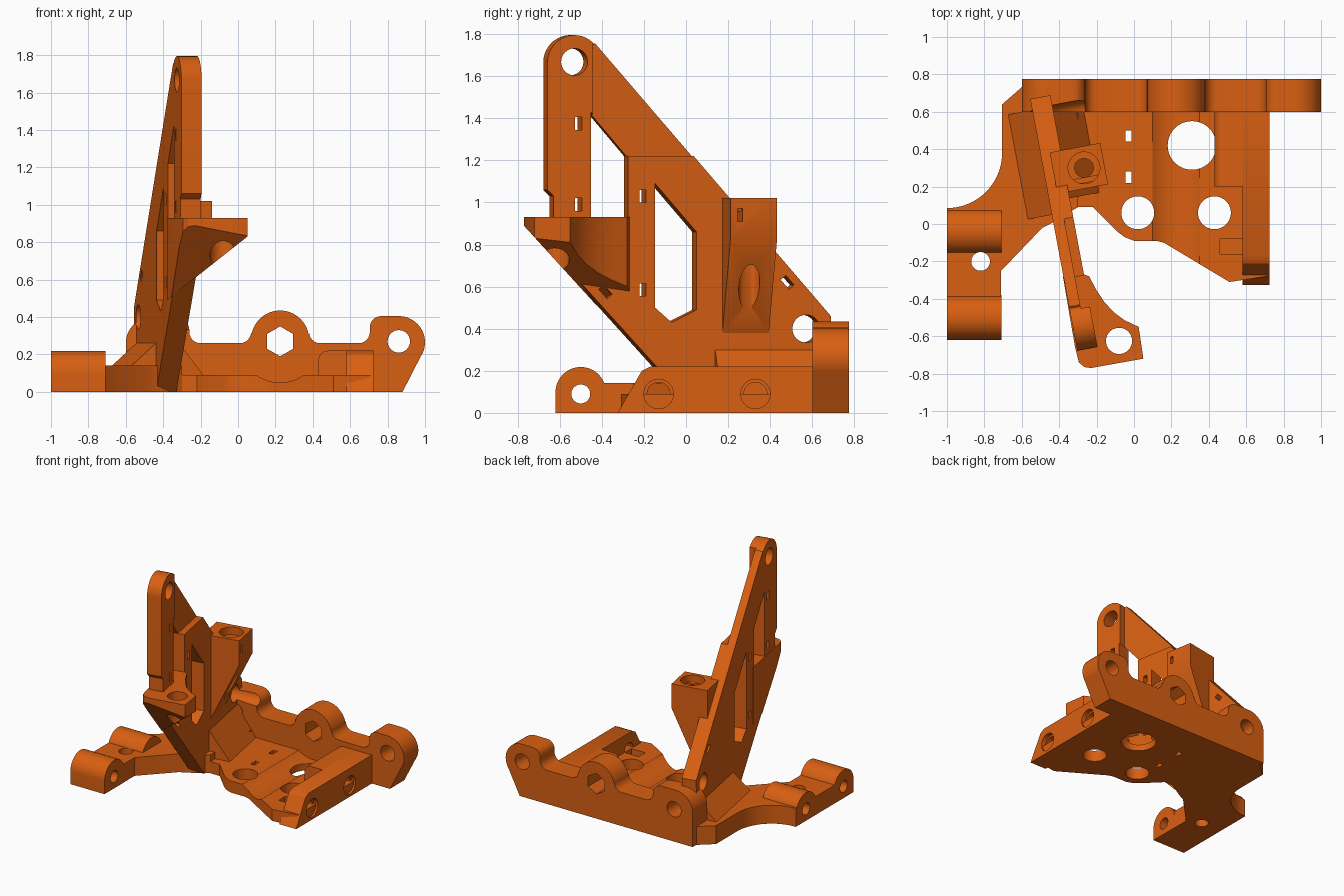
import bpy, bmesh, math
from mathutils import Matrix, Vector

if "Cube" in bpy.data.objects:
    bpy.data.objects.remove(bpy.data.objects["Cube"])

orange = bpy.data.materials.new("orange")
orange.diffuse_color = (0.69, 0.115, 0.006, 1)
orange.use_nodes = True
orange.node_tree.nodes["Principled BSDF"].inputs["Base Color"].default_value = orange.diffuse_color

# Local frame of the upright: x is its normal, y runs along it
ARM = Matrix.Translation((-0.43, 0, 0)) @ Matrix.Rotation(math.radians(10.6), 4, 'Z')
I = Matrix.Identity(4)


def prism(name, pts, lo, hi, axis, m=I):
    """Extrude a 2D outline along an axis (x: y,z  y: x,z  z: x,y)."""
    place = {'x': lambda a, b, h: (h, a, b),
             'y': lambda a, b, h: (a, h, b),
             'z': lambda a, b, h: (a, b, h)}[axis]
    bm = bmesh.new()
    f = bm.faces.new([bm.verts.new(place(a, b, lo)) for a, b in pts])
    ext = bmesh.ops.extrude_face_region(bm, geom=[f])
    vs = [v for v in ext['geom'] if isinstance(v, bmesh.types.BMVert)]
    bmesh.ops.translate(bm, verts=vs, vec=place(0, 0, hi - lo))
    bmesh.ops.recalc_face_normals(bm, faces=bm.faces)
    bm.transform(m)
    me = bpy.data.meshes.new(name)
    bm.to_mesh(me)
    bm.free()
    me.materials.append(orange)
    ob = bpy.data.objects.new(name, me)
    bpy.context.collection.objects.link(ob)
    return ob


def arc(cx, cy, r, a0, a1, n=16):
    return [(cx + r * math.cos(math.radians(a0 + (a1 - a0) * i / n)),
             cy + r * math.sin(math.radians(a0 + (a1 - a0) * i / n))) for i in range(n + 1)]


def circle(cx, cy, r, n=40, start=0):
    return arc(cx, cy, r, start, start + 360, n)[:-1]


def rect(cx, cy, w, h, deg=0):
    c, s = math.cos(math.radians(deg)), math.sin(math.radians(deg))
    return [(cx + a * w / 2 * c - b * h / 2 * s, cy + a * w / 2 * s + b * h / 2 * c)
            for a, b in ((-1, -1), (1, -1), (1, 1), (-1, 1))]


def cut(targets, pts, lo, hi, axis, m=I):
    """Subtract a prism from each target."""
    c = prism("cutter", pts, lo, hi, axis, m)
    c.hide_render = True
    for ob in targets:
        mod = ob.modifiers.new("cut", 'BOOLEAN')
        mod.operation, mod.solver, mod.object = 'DIFFERENCE', 'EXACT', c
        bpy.context.view_layer.objects.active = ob
        bpy.ops.object.modifier_apply(modifier=mod.name)
    bpy.data.objects.remove(c)


def slice_off(ob, co, no):
    """Remove everything on the side the normal points to and cap it."""
    bm = bmesh.new()
    bm.from_mesh(ob.data)
    g = bm.verts[:] + bm.edges[:] + bm.faces[:]
    bmesh.ops.bisect_plane(bm, geom=g, plane_co=co, plane_no=Vector(no).normalized(), clear_outer=True)
    bmesh.ops.holes_fill(bm, edges=[e for e in bm.edges if e.is_boundary], sides=0)
    bmesh.ops.recalc_face_normals(bm, faces=bm.faces)
    bm.to_mesh(ob.data)
    bm.free()


# Back wall with three lobes
back = prism("back_wall",
             [(-0.60, 0), (0.88, 0)] + arc(0.86, 0.265, 0.14, -35, 90)
             + arc(0.765, 0.345, 0.06, 90, 180, 6) + arc(0.645, 0.32, 0.06, 0, -90, 6)
             + arc(0.44, 0.32, 0.06, 270, 180, 6) + arc(0.225, 0.28, 0.155, 10, 170, 24)
             + arc(0.01, 0.32, 0.06, 0, -90, 6) + arc(-0.20, 0.32, 0.06, 270, 180, 6)
             + arc(-0.33, 0.33, 0.07, 0, 90, 6) + arc(-0.46, 0.26, 0.14, 90, 180, 10),
             0.60, 0.775, 'y')
for x, z, r, n in ((0.86, 0.27, 0.06, 32), (0.225, 0.27, 0.08, 6), (-0.44, 0.25, 0.06, 32)):
    cut([back], circle(x, z, r, n, 30), 0.5, 0.9, 'y')

# Floor
floor = prism("floor", [(0.71, 0.62), (0.71, -0.28), (0.51, -0.31), (0.16, -0.10), (0.12, -0.09),
                        (0.0, -0.09), (-0.05, -0.07), (-0.09, -0.04), (-0.22, 0.09),
                        (-0.40, 0.09), (-0.40, 0.62)], 0, 0.09, 'z')
cut([floor], circle(0.225, 0.27, 0.22, 64), -0.3, 0.605, 'y')

# Right wall and the raised block beside it
wall = prism("right_wall", [(-0.325, 0), (0.62, 0), (0.62, 0.22), (-0.17, 0.22), (-0.21, 0.20)],
             0.58, 0.725, 'x')
block = prism("right_block", [(0.60, 0)] + [(0.60, 0.22)] + arc(0.48, 0.17, 0.05, 90, 180, 8)
              + [(0.43, 0)], 0.20, 0.62, 'y')
for y in (-0.13, 0.33):
    cut([wall, block], circle(y, 0.09, 0.055), 0.5, 0.8, 'x')
    cut([wall], circle(y, 0.09, 0.07), 0.69, 0.8, 'x')
cut([floor], rect(0.52, -0.12, 0.12, 0.08), 0.03, 0.2, 'z')

# Floor holes and slots
for x, y, r in ((0.31, 0.42, 0.13), (0.02, 0.06, 0.088), (0.43, 0.06, 0.088)):
    cut([floor], circle(x, y, r), -0.1, 0.15, 'z')
for y in (0.25, 0.47):
    cut([floor], rect(-0.03, y, 0.032, 0.06), -0.1, 0.2, 'z')

# Left base with its curved outer edge
left = prism("left_base", [(-1, -0.50), (-0.71, -0.50), (-0.71, -0.25), (-0.49, -0.02), (-0.43, 0.01),
                           (-0.30, 0.09), (-0.30, 0.62), (-0.59, 0.74), (-0.705, 0.64)]
             + arc(-1.0, 0.38, 0.295, 0, -90) + [(-1, -0.02)], 0, 0.142, 'z')
cut([left], circle(-0.82, -0.20, 0.05), -0.1, 0.3, 'z')

# Two ridges on the left foot, bored lengthwise
for i, y in enumerate((-0.50, -0.04)):
    ridge = prism(f"foot_ridge_{i + 1}", [(y - 0.12, 0), (y + 0.12, 0)] + arc(y, 0.098, 0.12, 0, 180, 24),
                  -1.0, -0.708, 'x')
    cut([ridge, left], circle(y, 0.09, 0.045), -1.1, -0.6, 'x')
    cut([ridge], circle(-0.82, -0.20, 0.05), -0.1, 0.3, 'z')

# Upright plate
arm = prism("upright_plate",
            [(0.04, 0), (0.67, 0), (0.68, 0.46), (-0.45, 1.755)]
            + arc(-0.56, 1.665, 0.13, 40, 180)
            + [(-0.69, 1.06), (-0.66, 1.03), (-0.66, 0.76)], 0, 0.11, 'x', ARM)
cut([arm], [(-0.48, 1.43), (-0.30, 1.22), (-0.30, 0.58), (-0.48, 0.80)], -0.1, 0.3, 'x', ARM)
cut([arm], [(-0.17, 1.09), (0.03, 0.86), (0.03, 0.49), (-0.09, 0.43), (-0.17, 0.50)],
    -0.1, 0.3, 'x', ARM)
cut([arm], rect(-0.18, 1.57, 0.58, 0.70), 0.06, 0.3, 'x', ARM)
cut([arm], circle(-0.56, 1.668, 0.064), -0.1, 0.3, 'x', ARM)
cut([arm, back], circle(0.56, 0.40, 0.066), -0.1, 0.3, 'x', ARM)
for u, z, a in ((-0.54, 1.375, 0), (-0.54, 0.99, 0), (-0.23, 1.03, 0), (-0.23, 0.585, 0),
                (-0.41, 0.575, 42), (0.47, 0.62, 42)):
    cut([arm], rect(u, z, 0.032, 0.06, a), -0.1, 0.3, 'x', ARM)

# Front bracket: flat top, sloped underside
bracket = prism("front_bracket",
                [(-0.315, -0.66), (-0.295, -0.74), (-0.265, -0.765), (-0.23, -0.77), (0.05, -0.72),
                 (0.025, -0.55), (-0.05, -0.515), (-0.11, -0.47), (-0.16, -0.415), (-0.20, -0.355),
                 (-0.24, -0.28), (-0.29, -0.26), (-0.38, -0.28)], 0.3, 0.93, 'z')
slice_off(bracket, (0, -0.78, 0.90), (0, -1.097, -1))
slice_off(bracket, (0.05, 0, 0.83), (0.79, 0, -1))
cut([bracket], circle(-0.08, -0.625, 0.07), 0.2, 1.2, 'z')

# Side holder with a tapered foot and a vertical bore
holder = prism("side_holder", [(0.05, 0.38), (0.11, 0.38), (0.325, 0.83), (0.325, 1.02), (0.05, 1.02)],
               0.155, 0.38, 'y', ARM)
cut([holder], circle(0.215, 0.265, 0.085), 0.96, 1.1, 'z', ARM)
cut([holder], circle(0.215, 0.265, 0.05), 0.3, 1.1, 'z', ARM)
cut([holder], rect(0.20, 0.94, 0.025, 0.06), 0.15, 0.4, 'x', ARM)

# Sloped feet on both sides of the upright
prism("outer_foot", [(-0.13, 0.10), (-0.13, 0.142), (0.0, 0.26), (0.05, 0.26), (0.05, 0.10)],
      0.05, 0.62, 'y', ARM)
prism("inner_foot", [(0.05, 0.02), (0.05, 0.30), (0.11, 0.30), (0.27, 0.09), (0.27, 0.02)],
      0.12, 0.62, 'y', ARM)

# Smooth round surfaces, keep hard edges
for ob in bpy.context.collection.objects:
    bpy.ops.object.select_all(action='DESELECT')
    ob.select_set(True)
    bpy.context.view_layer.objects.active = ob
    bpy.ops.object.shade_smooth_by_angle(angle=math.radians(30))
